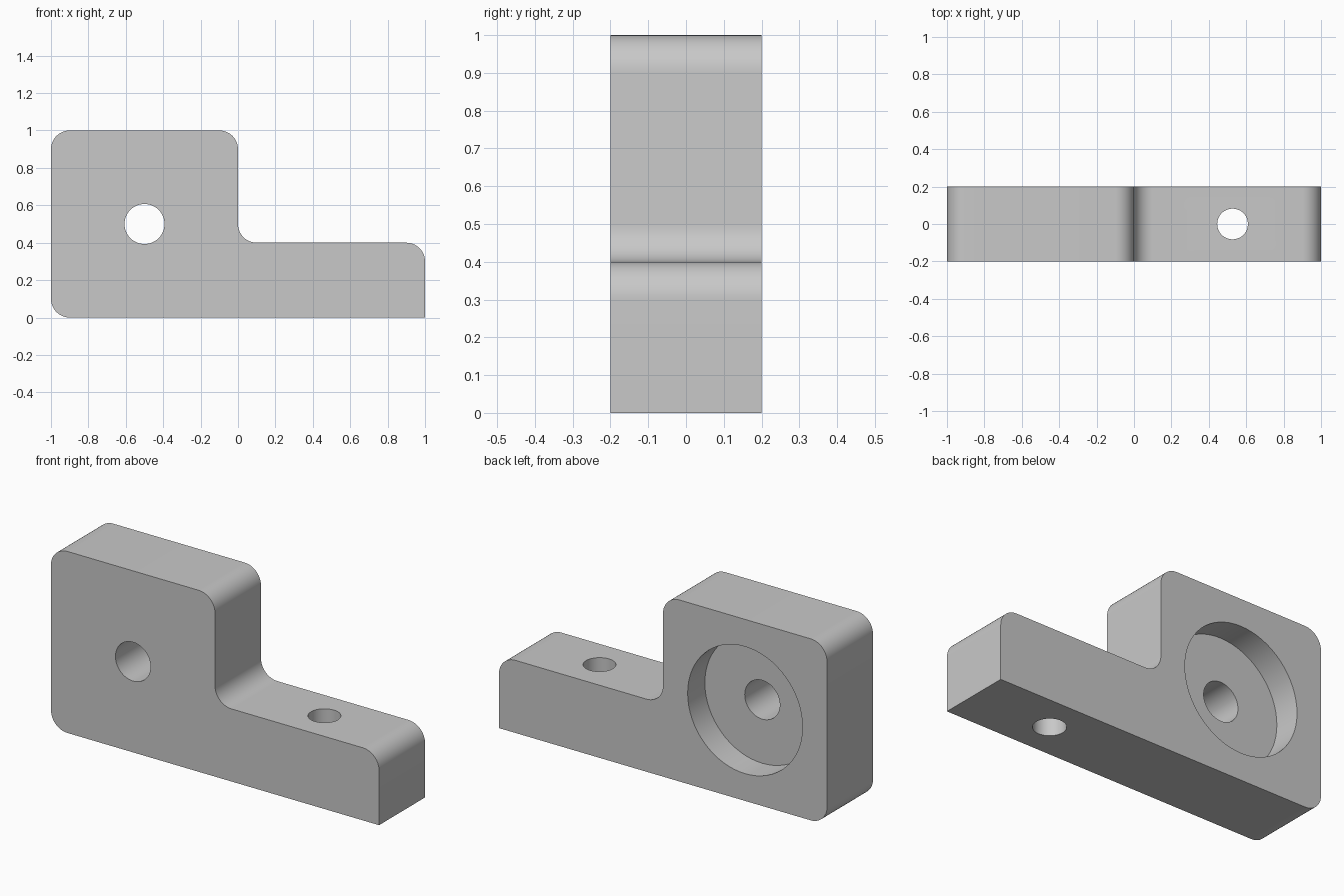
import bpy
import bmesh
from math import sin, cos, pi, radians

cube = bpy.data.objects.get("Cube")
if cube:
    bpy.data.objects.remove(cube, do_unlink=True)

DEPTH = 0.4
FILLET = 0.1
STEPS = 12

# Single flat material
grey = bpy.data.materials.new("light_grey")
grey.use_nodes = True
colour = (0.58, 0.58, 0.58, 1)
grey.diffuse_color = colour
grey.node_tree.nodes["Principled BSDF"].inputs["Base Color"].default_value = colour


def arc(cx, cz, start, end):
    """Points of a fillet between two angles in degrees."""
    angles = [radians(start + (end - start) * i / STEPS) for i in range(STEPS + 1)]
    return [(cx + FILLET * cos(a), cz + FILLET * sin(a)) for a in angles]


def cut_hole(body, name, radius, length, location, rotation):
    """Subtract a round hole and remove its cutter."""
    bpy.ops.mesh.primitive_cylinder_add(vertices=64, radius=radius, depth=length,
                                        location=location, rotation=rotation)
    cutter = bpy.context.object
    cutter.name = name
    cutter.hide_render = True
    cutter.data.materials.append(grey)
    mod = body.modifiers.new(name, "BOOLEAN")
    mod.operation = "DIFFERENCE"
    mod.solver = "EXACT"
    mod.object = cutter
    bpy.context.view_layer.objects.active = body
    bpy.ops.object.modifier_apply(modifier=mod.name)
    bpy.data.objects.remove(cutter, do_unlink=True)


# Side profile: tall block, inner fillet and low foot
f = FILLET
profile = [(1, 0)]
profile += arc(1 - f, 0.4 - f, 0, 90)
profile += arc(f, 0.4 + f, 270, 180)
profile += arc(-f, 1 - f, 0, 90)
profile += arc(-1 + f, 1 - f, 90, 180)
profile += arc(-1 + f, f, 180, 270)

# Extruded bracket body
bm = bmesh.new()
face = bm.faces.new([bm.verts.new((x, -DEPTH / 2, z)) for x, z in profile])
extruded = bmesh.ops.extrude_face_region(bm, geom=[face])["geom"]
bmesh.ops.translate(bm, vec=(0, DEPTH, 0),
                    verts=[v for v in extruded if isinstance(v, bmesh.types.BMVert)])
bmesh.ops.recalc_face_normals(bm, faces=bm.faces)
mesh = bpy.data.meshes.new("bracket_body")
bm.to_mesh(mesh)
bm.free()
mesh.materials.append(grey)
bracket = bpy.data.objects.new("bracket_body", mesh)
bpy.context.collection.objects.link(bracket)

# Through hole, round recess in the back, and vertical hole in the foot
across = (pi / 2, 0, 0)
cut_hole(bracket, "through_hole", 0.107, 1, (-0.5, 0, 0.5), across)
cut_hole(bracket, "back_recess", 0.35, 0.5, (-0.5, 0.3, 0.5), across)
cut_hole(bracket, "foot_hole", 0.082, 1, (0.527, 0, 0.2), (0, 0, 0))

# Smooth fillets and bores, sharp edges elsewhere
bpy.ops.object.select_all(action="DESELECT")
bracket.select_set(True)
bpy.context.view_layer.objects.active = bracket
bpy.ops.object.shade_smooth_by_angle(angle=radians(30))
